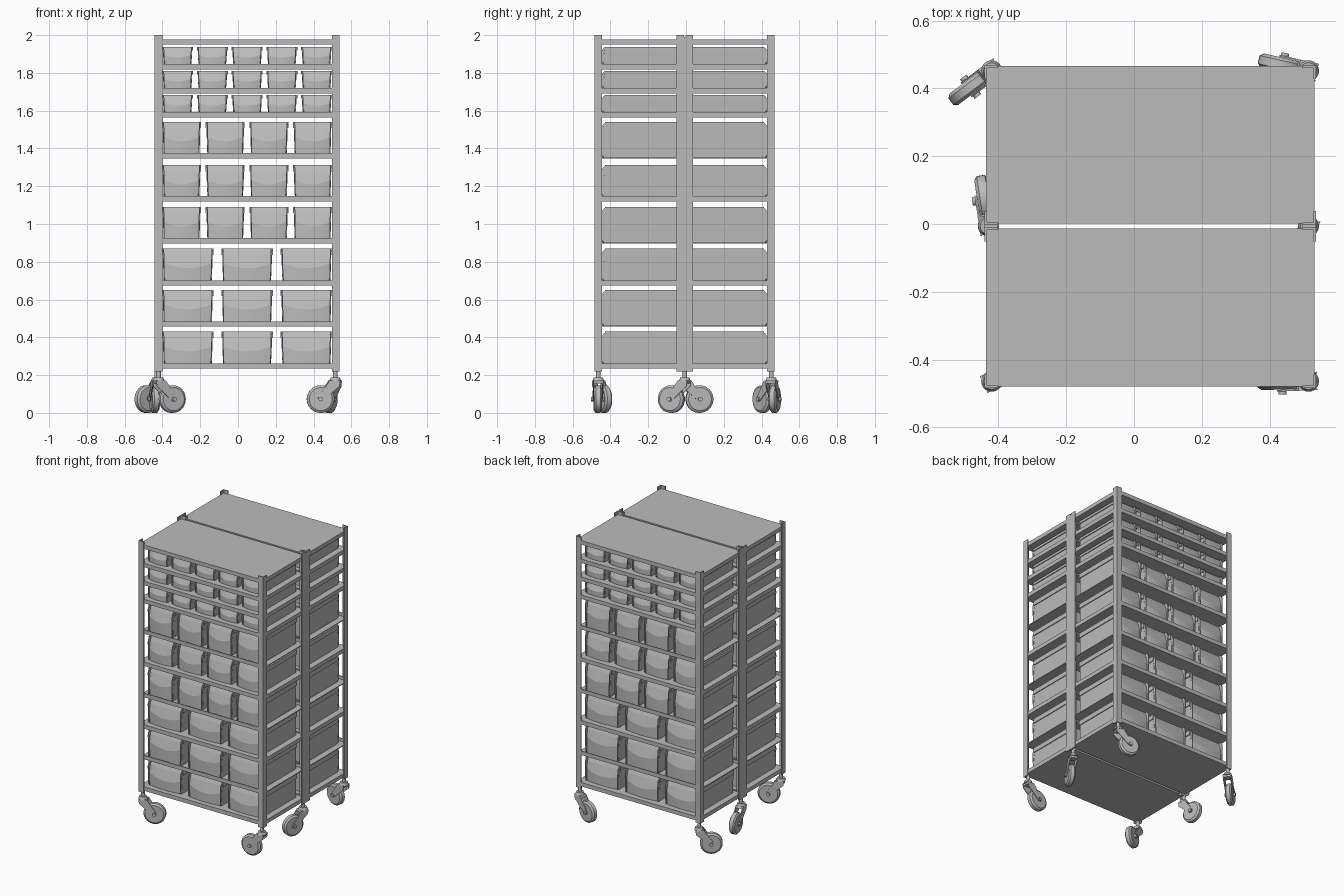
import bpy, bmesh, math
from mathutils import Vector, Matrix

cube = bpy.data.objects.get("Cube")
if cube:
    bpy.data.objects.remove(cube, do_unlink=True)

grey = bpy.data.materials.new("plain_grey")
grey.use_nodes = True
COLOR = (0.5, 0.5, 0.5, 1)
grey.diffuse_color = COLOR
grey.node_tree.nodes["Principled BSDF"].inputs["Base Color"].default_value = COLOR

# Rack limits
X0, X1 = -0.441, 0.537
POST = 0.04
RACKS = (("front", -0.484, -0.011), ("back", -0.002, 0.468))


def box(bm, x0, x1, y0, y1, z0, z1):
    m = Matrix.Translation(((x0 + x1) / 2, (y0 + y1) / 2, (z0 + z1) / 2))
    m = m @ Matrix.Diagonal((x1 - x0, y1 - y0, z1 - z0, 1))
    bmesh.ops.create_cube(bm, size=1, matrix=m)


def cylinder(bm, center, axis, r, depth, r2=None, seg=24):
    rot = Vector((0, 0, 1)).rotation_difference(Vector(axis)).to_matrix().to_4x4()
    bmesh.ops.create_cone(bm, cap_ends=True, segments=seg, radius1=r,
                          radius2=r if r2 is None else r2, depth=depth,
                          matrix=Matrix.Translation(center) @ rot)


def prism(bm, points, offset):
    """Extrude a closed outline along an offset."""
    face = bm.faces.new([bm.verts.new(p) for p in points])
    ext = bmesh.ops.extrude_face_region(bm, geom=[face], use_keep_orig=True)
    bmesh.ops.translate(bm, vec=offset,
                        verts=[v for v in ext["geom"] if isinstance(v, bmesh.types.BMVert)])


def to_mesh(bm, name):
    bmesh.ops.recalc_face_normals(bm, faces=bm.faces)
    mesh = bpy.data.meshes.new(name)
    bm.to_mesh(mesh)
    bm.free()
    mesh.materials.append(grey)
    return mesh


def place(mesh, name, smooth=False):
    ob = bpy.data.objects.new(name, mesh)
    bpy.context.collection.objects.link(ob)
    if smooth:
        bpy.ops.object.select_all(action='DESELECT')
        ob.select_set(True)
        bpy.context.view_layer.objects.active = ob
        bpy.ops.object.shade_smooth_by_angle(angle=math.radians(35))
    return ob


# Angle-iron corner posts of both racks
T = 0.007
for rack, ya, yb in RACKS:
    for side, x, sx in (("right", X0, 1), ("left", X1, -1)):
        for end, y, sy in (("front", ya, 1), ("back", yb, -1)):
            bm = bmesh.new()
            outline = [(0, 0), (POST, 0), (POST, T), (T, T), (T, POST), (0, POST)]
            prism(bm, [(x + sx * u, y + sy * v, 0.22) for u, v in outline], (0, 0, 1.78))
            name = f"{rack}_rack_{side}_{end}_post"
            place(to_mesh(bm, name), name)

# Strips joining the two racks
for side, xa, xb in (("right", X0, X0 + POST), ("left", X1 - POST, X1)):
    bm = bmesh.new()
    box(bm, xa, xb, RACKS[0][2], RACKS[1][1], 0.22, 1.99)
    place(to_mesh(bm, "joining_strip"), f"{side}_joining_strip")

# Rows: front bar top, bin height above it, bin count, whether the shelf is a low tray
rows = [(1.847, 0.09, 5, False), (1.72, 0.09, 5, False), (1.592, 0.09, 5, False),
        (1.375, 0.165, 4, True), (1.147, 0.165, 4, False), (0.925, 0.165, 4, True),
        (0.702, 0.168, 3, False), (0.485, 0.166, 3, True), (0.262, 0.168, 3, False)]
BAR, PLATE = 0.028, 0.006


def shelf(name, ya, yb, top, tray=False):
    bm = bmesh.new()
    xa, xb, ya, yb = X0 + 0.004, X1 - 0.004, ya + 0.004, yb - 0.002
    if tray:
        box(bm, xa, xb, ya, yb, top - BAR, top - BAR + PLATE)
        for y in (ya, yb - PLATE):
            box(bm, xa, xb, y, y + PLATE, top - BAR, top)
    else:
        box(bm, xa, xb, ya, yb, top - BAR, top)
    place(to_mesh(bm, name), name)


def bin_mesh(w, h, drop):
    """Hopper bin, front at y=0, running back along +y, bar top at z=0."""
    bm = bmesh.new()
    length, wall, r = 0.395, 0.006, min(0.035, h * 0.3)
    rim = h * 0.2
    hw = w / 2
    body, foot = hw - 0.005, hw - 0.009

    # Side walls with rounded top front corner, and turned-out rims
    arc = [(r - r * math.cos(a), h - r + r * math.sin(a))
           for a in (math.pi / 2 * i / 6 for i in range(7))]
    profile = [(0.012, -drop), (0, 0.012 - drop)] + arc + [(length, h), (length, -drop)]
    for s in (-1, 1):
        prism(bm, [(s * (foot + (body - foot) * z / h), y, z) for y, z in profile],
              (-s * wall, 0, 0))
        xa, xb = sorted((s * (body - wall), s * hw))
        box(bm, xa, xb, r * 0.5, length, h - rim, h)

    # Floor and back wall
    box(bm, -foot, foot, 0.01, length, -drop, wall - drop)
    box(bm, -foot, foot, length - wall, length, -drop, h)

    # Bowed front with a dipped crease and a panel leaning back to the rim
    n = 12
    columns = []
    for i in range(n + 1):
        t = 2 * i / n - 1
        y = 0.012 * t * t
        columns.append([bm.verts.new(p) for p in (
            (foot * t, y, -drop), (body * t, y, h * (0.38 + 0.17 * t * t)),
            (body * t, r * 0.6, h - rim), (body * t, r, h))])
    for a, b in zip(columns, columns[1:]):
        for k in range(3):
            bm.faces.new((a[k], b[k], b[k + 1], a[k + 1]))
    return to_mesh(bm, "hopper_bin")


# Shelves and bins, rear rack turned to face backwards
INNER0, INNER1 = X0 + POST - 0.001, X1 - POST + 0.001
GAPS = {5: 0.02, 4: 0.025, 3: 0.042}
for rack, ya, yb in RACKS:
    shelf(f"{rack}_top_shelf", ya, yb, 1.977)
for number, (z, h, count, tray) in enumerate(rows, 1):
    gap = GAPS[count]
    width = (INNER1 - INNER0 - gap * (count - 1)) / count
    mesh = bin_mesh(width, h, BAR - PLATE if tray else 0)
    for rack, ya, yb in RACKS:
        shelf(f"{rack}_shelf_{number}", ya, yb, z, tray)
        for i in range(count):
            ob = place(mesh, f"{rack}_bin_{number}_{i + 1}")
            x = INNER0 + width / 2 + i * (width + gap)
            ob.location = (x, -0.446 if rack == "front" else 0.43, z)
            ob.rotation_euler.z = 0 if rack == "front" else math.pi


def caster(name, x, y, direction):
    """Swivel caster trailing in the given direction."""
    bm = bmesh.new()
    d = Vector((*direction, 0)).normalized()
    side = Vector((-d.y, d.x, 0))
    pivot = Vector((x, y, 0))
    R = 0.073
    hub = pivot + d * 0.078 + Vector((0, 0, R))
    # Stem and swivel head
    cylinder(bm, pivot + Vector((0, 0, 0.205)), (0, 0, 1), 0.012, 0.05)
    cylinder(bm, pivot + Vector((0, 0, 0.178)), (0, 0, 1), 0.031, 0.02, 0.024)
    # Wheel with bevelled tread
    cylinder(bm, hub, side, R, 0.024, seg=32)
    for s in (-1, 1):
        cylinder(bm, hub + side * s * 0.0165, side * s, R, 0.009, R - 0.012, seg=32)
        cylinder(bm, hub + side * s * 0.03, side, 0.012, 0.012, seg=12)
        # Fork plate
        outline = [(-0.026, 0.172), (0.03, 0.172), (0.094, 0.08),
                   (0.09, 0.062), (0.072, 0.06), (0.058, 0.072), (-0.02, 0.14)]
        prism(bm, [pivot + d * u + side * s * 0.022 + Vector((0, 0, v))
                   for u, v in outline], side * s * 0.005)
    # Fork bridge
    outline = [(-0.02, 0.172), (0.03, 0.172), (0.036, 0.16), (-0.018, 0.155)]
    prism(bm, [pivot + d * u - side * 0.024 + Vector((0, 0, v)) for u, v in outline],
          side * 0.048)
    place(to_mesh(bm, name), name, smooth=True)


caster("front_right_caster", -0.42, -0.464, (0.92, 0.39))
caster("front_left_caster", 0.515, -0.464, (-1, -0.04))
caster("middle_right_caster", -0.43, -0.006, (-0.15, 1))
caster("middle_left_caster", 0.515, -0.006, (-0.4, -0.9))
caster("back_right_caster", -0.42, 0.452, (-0.8, -0.6))
caster("back_left_caster", 0.515, 0.452, (-0.97, 0.22))
